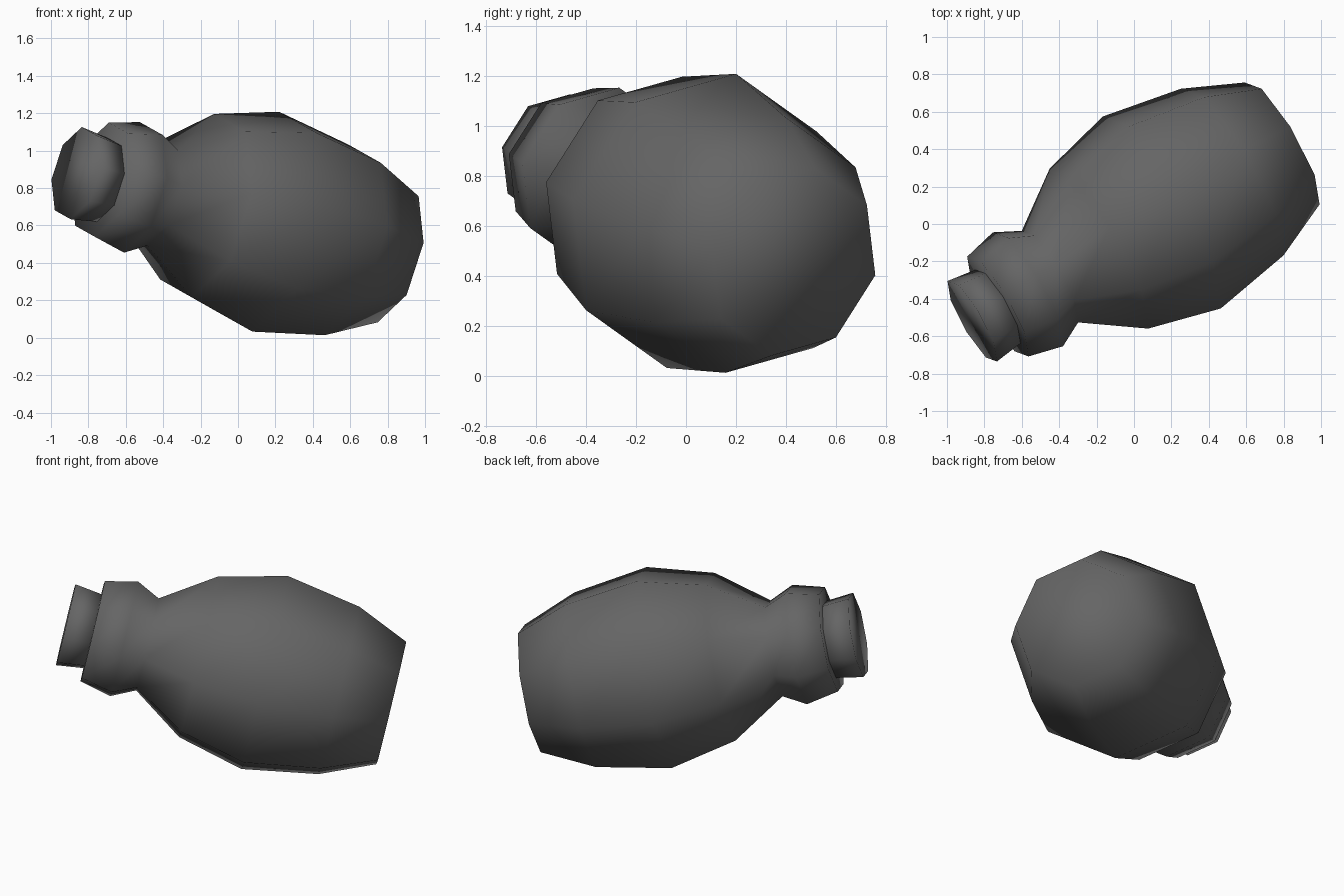
import bpy, bmesh, math
from mathutils import Vector

if "Cube" in bpy.data.objects:
    bpy.data.objects.remove(bpy.data.objects["Cube"])

SIDES, PHASE = 8, math.radians(8)
END = Vector((-0.865, -0.52, 0.88))                  # centre of the cap's outer face
AXIS = Vector((0.847, 0.486, -0.217)).normalized()   # from cap to base
SIDE = AXIS.cross(Vector((0, 0, 1))).normalized()
UP = SIDE.cross(AXIS)

grey = bpy.data.materials.new("dark grey")
grey.diffuse_color = (0.13, 0.13, 0.13, 1)
grey.use_nodes = True
grey.node_tree.nodes["Principled BSDF"].inputs["Base Color"].default_value = grey.diffuse_color


def turned(name, profile):
    """Closed eight-sided turned solid from (distance along axis, radius) pairs."""
    bm = bmesh.new()
    rings = []
    for t, r in profile:
        ring = []
        for i in range(SIDES):
            a = PHASE + math.tau * i / SIDES
            ring.append(bm.verts.new(END + AXIS * t + (SIDE * math.cos(a) + UP * math.sin(a)) * r))
        rings.append(ring)
    for lo, hi in zip(rings, rings[1:]):
        for i in range(SIDES):
            j = (i + 1) % SIDES
            bm.faces.new((lo[i], lo[j], hi[j], hi[i]))
    bm.faces.new(rings[0])
    bm.faces.new(rings[-1])
    bmesh.ops.recalc_face_normals(bm, faces=bm.faces)
    for f in bm.faces:
        f.smooth = True
    mesh = bpy.data.meshes.new(name)
    bm.to_mesh(mesh)
    bm.free()
    mesh.materials.append(grey)
    obj = bpy.data.objects.new(name, mesh)
    bpy.context.collection.objects.link(obj)


# Lying jar: collar, neck, belly and flat base
turned("jar_body", [(0.162, 0.316), (0.352, 0.361), (0.491, 0.29), (0.80, 0.507),
                    (1.197, 0.608), (1.642, 0.528), (1.957, 0.386)])
# Stopper in the mouth
turned("stopper", [(0.0, 0.255), (0.175, 0.231)])
